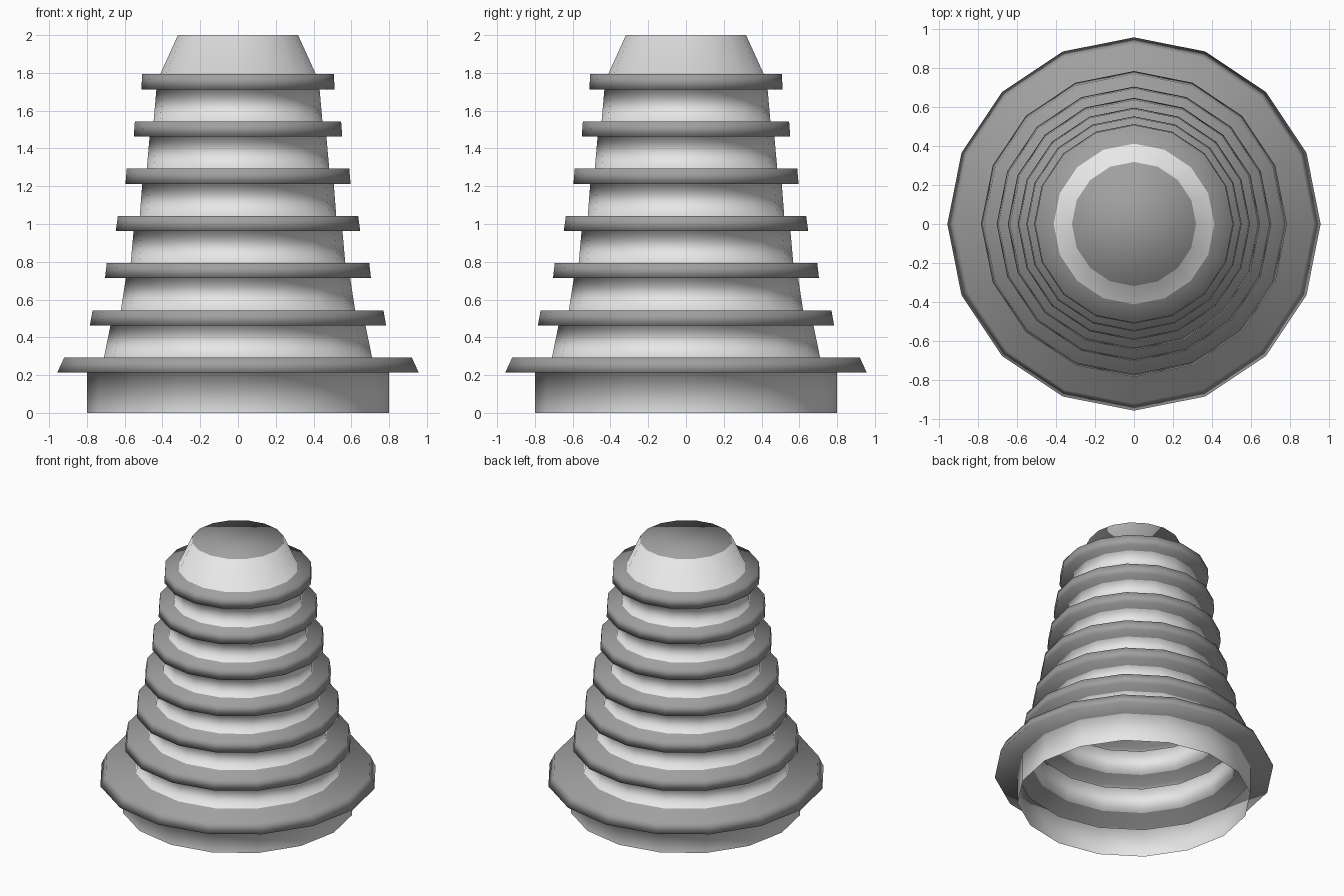
import bpy, bmesh, math

SIDES = 16

cube = bpy.data.objects.get("Cube")
if cube:
    bpy.data.objects.remove(cube, do_unlink=True)


def make_material(name, value):
    mat = bpy.data.materials.new(name)
    mat.use_nodes = True
    colour = (value, value, value, 1.0)
    mat.diffuse_color = colour
    mat.node_tree.nodes["Principled BSDF"].inputs["Base Color"].default_value = colour
    return mat


# Per tier: sleeve bottom and top radius, then collar bottom and top radius
TIERS = [
    (0.80, 0.80, 0.957, 0.92),
    (0.71, 0.675, 0.784, 0.77),
    (0.62, 0.594, 0.704, 0.695),
    (0.568, 0.553, 0.647, 0.636),
    (0.52, 0.507, 0.596, 0.589),
    (0.483, 0.468, 0.552, 0.546),
    (0.447, 0.432, 0.512, 0.507),
]
STEP, COLLAR_BASE, COLLAR_HEIGHT = 0.25, 0.213, 0.08
LIGHT, MID = 0, 1

# Profile as (radius, height, material of the band below this point)
profile = []
z = 0.0
for i, (sleeve_low, sleeve_high, collar_low, collar_high) in enumerate(TIERS):
    under = COLLAR_BASE + i * STEP
    over = under + COLLAR_HEIGHT
    profile += [(sleeve_low, z, MID), (sleeve_high, under, LIGHT),
                (collar_low, under, MID), (collar_high, over, MID)]
    z = over
# Tapered tip
profile += [(0.412, z, MID), (0.318, 2.0, LIGHT)]

# Spin the profile into one hollow shell, open below and closed on top
bm = bmesh.new()
previous = None
for radius, height, band in profile:
    angles = [2 * math.pi * k / SIDES for k in range(SIDES)]
    loop = [bm.verts.new((radius * math.cos(a), radius * math.sin(a), height))
            for a in angles]
    if previous:
        for k in range(SIDES):
            n = (k + 1) % SIDES
            face = bm.faces.new((previous[k], previous[n], loop[n], loop[k]))
            face.material_index = band
    previous = loop
cap = bm.faces.new(previous)
cap.material_index = MID

# Smooth shading runs across all bands
for face in bm.faces:
    face.smooth = True

mesh = bpy.data.meshes.new("ribbed_cone")
bm.to_mesh(mesh)
bm.free()
mesh.materials.append(make_material("light_grey", 0.8))
mesh.materials.append(make_material("mid_grey", 0.35))
shell = bpy.data.objects.new("ribbed_cone", mesh)
bpy.context.collection.objects.link(shell)
